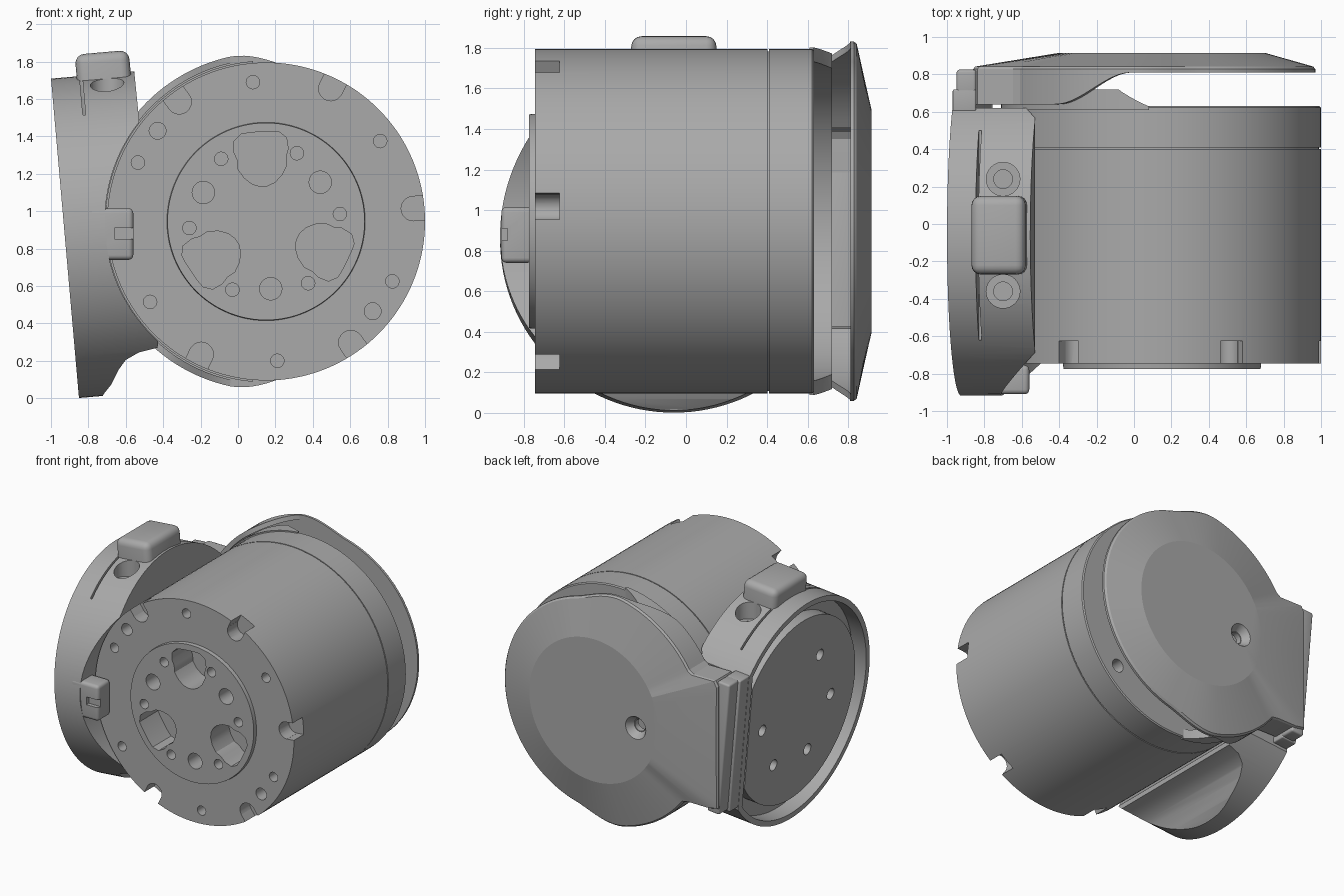
import bpy, bmesh
from math import cos, sin, pi, radians
from mathutils import Vector, Matrix

if "Cube" in bpy.data.objects:
    bpy.data.objects.remove(bpy.data.objects["Cube"])

grey = bpy.data.materials.new("plain grey")
grey.use_nodes = True
COLOUR = (0.4, 0.4, 0.4, 1)
grey.diffuse_color = COLOUR
grey.node_tree.nodes["Principled BSDF"].inputs["Base Color"].default_value = COLOUR

CX, CZ, R = 0.15, 0.945, 0.85            # drum axis and radius
Y = Vector((0, 1, 0))
TILT = Matrix.Rotation(radians(-5), 3, 'Y')
AX = TILT @ Vector((1, 0, 0))            # axis of the tilted side disc
HUB = Vector((-0.925, -0.06, 0.855))     # centre of its outer face


def finish(name, bm):
    bmesh.ops.recalc_face_normals(bm, faces=bm.faces)
    mesh = bpy.data.meshes.new(name)
    bm.to_mesh(mesh)
    bm.free()
    ob = bpy.data.objects.new(name, mesh)
    bpy.context.collection.objects.link(ob)
    mesh.materials.append(grey)
    return ob


def cyl(name, start, axis, r, length, r2=None, n=32):
    axis = Vector(axis).normalized()
    turn = Vector((0, 0, 1)).rotation_difference(axis).to_matrix().to_4x4()
    bm = bmesh.new()
    bmesh.ops.create_cone(bm, cap_ends=True, segments=n, radius1=r, radius2=r if r2 is None else r2,
                          depth=length,
                          matrix=Matrix.Translation(Vector(start) + axis * length / 2) @ turn)
    return finish(name, bm)


def prism(name, pts, y0, y1):
    bm = bmesh.new()
    f = bm.faces.new([bm.verts.new((x, y0, z)) for x, z in pts])
    top = bmesh.ops.extrude_face_region(bm, geom=[f])["geom"]
    bmesh.ops.translate(bm, vec=(0, y1 - y0, 0),
                        verts=[v for v in top if isinstance(v, bmesh.types.BMVert)])
    return finish(name, bm)


def box(name, lo, hi, bevel=0, tilt=False):
    lo, hi = Vector(lo), Vector(hi)
    bm = bmesh.new()
    bmesh.ops.create_cube(bm, size=1)
    bmesh.ops.scale(bm, vec=hi - lo, verts=bm.verts)
    if bevel:
        bmesh.ops.bevel(bm, geom=bm.edges[:], offset=bevel, segments=4, profile=0.5, affect='EDGES')
    if tilt:
        bmesh.ops.rotate(bm, matrix=TILT, verts=bm.verts)
    bmesh.ops.translate(bm, vec=(lo + hi) / 2, verts=bm.verts)
    return finish(name, bm)


def boolean(ob, others, operation='DIFFERENCE'):
    for other in others:
        m = ob.modifiers.new("cut", 'BOOLEAN')
        m.object, m.operation, m.solver = other, operation, 'EXACT'
    dg = bpy.context.evaluated_depsgraph_get()
    dg.update()
    mesh = bpy.data.meshes.new_from_object(ob.evaluated_get(dg))
    ob.modifiers.clear()
    ob.data = mesh
    for other in others:
        bpy.data.objects.remove(other)
    return ob


def hole(x, z, r, y=-0.9, depth=0.3):
    return cyl("cutter", (x, y, z), Y, r, depth, n=20)


def loft(name, rings):
    # Skin a stack of closed rings and cap both ends
    bm = bmesh.new()
    rings = [[bm.verts.new(p) for p in ring] for ring in rings]
    for a, b in zip(rings, rings[1:]):
        for i in range(len(a)):
            bm.faces.new((a[i], a[i - 1], b[i - 1], b[i]))
    bm.faces.new(rings[0])
    bm.faces.new(rings[-1])
    return finish(name, bm)


def polar(r, a, y):
    return Vector((CX + r * cos(a), y, CZ + r * sin(a)))


ANGLES = [2 * pi * i / 144 for i in range(144)]

# Drum with a seam groove and a raised front boss
drum = loft("drum", [[polar(r, a, y) for a in ANGLES] for r, y in [
    (0.527, -0.775), (0.53, -0.745), (R, -0.745), (R, 0.402), (R - 0.012, 0.402),
    (R - 0.012, 0.41), (R, 0.41), (R, 0.622), (R - 0.008, 0.63)]])
cuts = []
for x, z in [(0.08, 1.69), (0.76, 1.375), (-0.535, 1.26), (0.825, 0.625), (-0.47, 0.515), (0.21, 0.2),
             (-0.09, 1.28), (0.315, 1.31), (0.545, 0.985), (0.375, 0.615), (-0.03, 0.58), (-0.26, 0.91)]:
    cuts.append(hole(x, z, 0.036))
for x, z in [(-0.185, 1.1), (0.44, 1.155), (0.175, 0.585)]:
    cuts.append(hole(x, z, 0.06))
for x, z in [(-0.43, 1.43), (0.72, 0.465)]:
    cuts.append(hole(x, z, 0.045))
# Rim notches
for a in (64, 126, 5, 305, 244):
    d = Vector((cos(radians(a)), 0, sin(radians(a))))
    p = Vector((CX, 0, CZ)) + d * 0.79
    cuts.append(hole(p.x, p.z, 0.065, -0.8, 0.175))
    side = d.cross(Y) * 0.065
    q = p + d * 0.2
    cuts.append(prism("cutter", [(v.x, v.z) for v in (p + side, q + side, q - side, p - side)],
                      -0.8, -0.625))
# Rounded triangular pockets
half = [(0.14, 0.05), (0.135, 0.1), (0.1, 0.14), (0.04, 0.145), (0, 0.13), (-0.05, 0.13),
        (-0.1, 0.1), (-0.135, 0.06), (-0.15, 0.02)]
lobe = half + [(u, -v) for u, v in reversed(half)]
for a in (94, 214, 334):
    c, s = cos(radians(a)), sin(radians(a))
    cuts.append(prism("cutter", [(CX + (0.34 + u) * c - v * s, CZ + (0.34 + u) * s + v * c)
                                 for u, v in lobe], -0.9, -0.55))
back = polar(0.72, radians(-43), 0.5)
cuts.append(hole(back.x, back.z, 0.05, back.y))
boolean(drum, cuts)

# Side saddle: tilted disc shaped by a front profile and hollowed around the drum
saddle = cyl("side_saddle", HUB, AX, 0.857, 0.8, n=128)
shape = prism("cutter", [(-1.1, 1.9), (-1.1, -0.1), (-0.74, -0.1), (-0.72, 0.02), (-0.68, 0.07),
                         (-0.64, 0.15), (-0.6, 0.205), (-0.53, 0.245), (-0.43, 0.27), (-0.4, 0.6),
                         (-0.53, 1.3), (-0.53, 1.5), (-0.57, 1.9)], -1.2, 0.62)
boolean(saddle, [shape], 'INTERSECT')
recess = cyl("cutter", HUB - AX * 0.1, AX, 0.815, 0.22, n=96)
boolean(recess, [box("cutter", (-2, 0.57, -1), (0, 2, 3))])
cuts = [cyl("cutter", (CX, -1.2, CZ), Y, R + 0.012, 2.4, n=128), recess,
        box("cutter", (-0.85, -0.62, 1.5), (-0.835, 0.5, 2), tilt=True)]
for y in (-0.36, 0.24):
    cuts += [cyl("cutter", (-0.7, y, 1.58), (0, 0, 1), 0.09, 0.4),
             cyl("cutter", (-0.7, y, 1.4), (0, 0, 1), 0.05, 0.3)]
boolean(saddle, cuts)

# Raised floor inside the disc, with mounting holes
floor = cyl("side_floor", HUB + AX * 0.02, AX, 0.71, 0.11, n=96)
cuts = [box("cutter", (-2, 0.53, -1), (0, 2, 3))]
for a in (0, 125, 185, 245, 305):
    p = HUB + TILT @ Vector((-0.05, 0.42 * cos(radians(a)), 0.42 * sin(radians(a))))
    cuts.append(cyl("cutter", p, AX, 0.043, 0.16, n=20))
boolean(floor, cuts)

# Top latch block, front tab and rear hinge strips
box("top_block", (-0.855, -0.27, 1.42), (-0.565, 0.15, 1.85), 0.05, True)
tab = box("front_tab", (-0.8, -0.91, 0.74), (-0.56, -0.755, 1.015), 0.025)
boolean(tab, [box("cutter", (-0.66, -1, 0.85), (-0.5, -0.88, 0.91))])
box("hinge_strip", (-0.925, 0.6, 0.36), (-0.8, 0.72, 1.4), 0.01, True)
box("hinge_lip", (-0.905, 0.7, 0.37), (-0.8, 0.825, 1.4), 0.015, True)

# Rear half ring carrying the cover, with swept-back ends
ring = cyl("rear_half_ring", (CX, 0.61, CZ), Y, 0.86, 0.11, n=128)
boolean(ring, [cyl("cutter", (CX, 0.5, CZ), Y, 0.79, 0.5, n=128),
               cyl("cutter", (0.4, 1.4, -1), (0, 0, 1), 0.835, 4, n=96),
               box("cutter", (0.08, 0, -1), (2, 1, 3))])


# Rear cover: domed shell, wider and skirted on the hinge side
def smooth(t):
    t = min(max(t, 0), 1)
    return t * t * (3 - 2 * t)


def outline(a, y, inset=0):
    c, s = cos(a), sin(a)
    r = 0.82 + 0.082 * smooth((abs((a + pi) % (2 * pi) - pi) - 1.3) / 0.5)
    if c < 0:
        r = max(r, min(1.01 / -c, (0.46 if s > 0 else 0.54) / max(abs(s), 0.01)))
    return polar(r - inset, a, y)


def skirt(a):
    return 0.64 + 0.17 * smooth((outline(a, 0).x + 0.42) / 0.4)


cover = loft("rear_cover", [
    [outline(a, 0.815, 0.035) for a in ANGLES],
    [outline(a, skirt(a), 0.035) for a in ANGLES],
    [outline(a, skirt(a)) for a in ANGLES],
    [outline(a, 0.828) for a in ANGLES],
    [outline(a, 0.842, 0.012) for a in ANGLES],
    [polar(0.55, a, 0.915) for a in ANGLES]])
boolean(cover, [cyl("cutter", (-0.21, 0.86, 0.905), Y, 0.05, 0.06, 0.09),
                cyl("cutter", (-0.21, 0.75, 0.905), Y, 0.045, 0.15)])

for ob in bpy.context.collection.objects:
    if ob.type == 'MESH' and grey.name in ob.data.materials:
        ob.data.shade_smooth()
        ob.data.set_sharp_from_angle(angle=radians(10 if ob == cover else 30))
